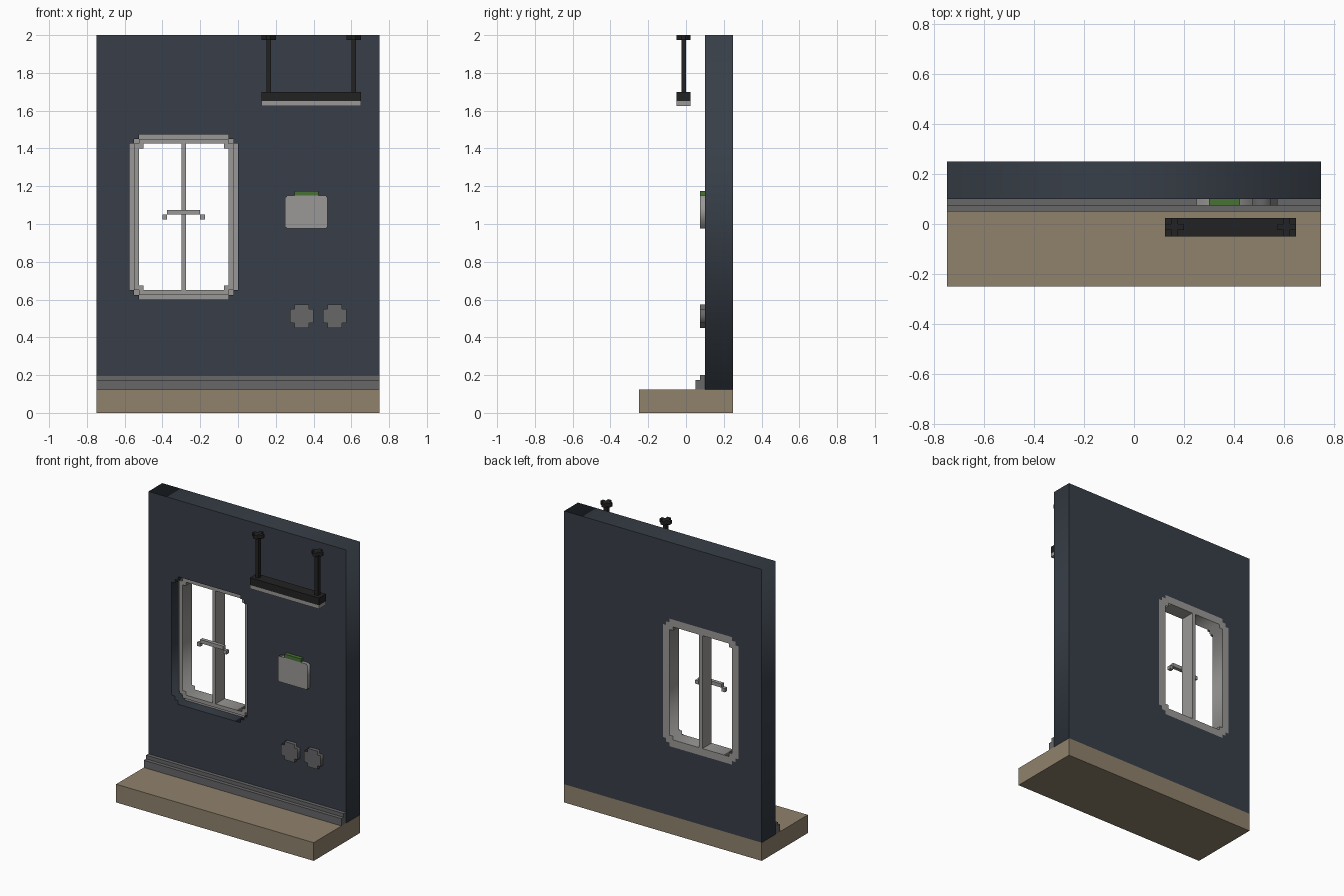
import bpy, math

if "Cube" in bpy.data.objects:
    bpy.data.objects.remove(bpy.data.objects["Cube"])

V = 0.025  # block unit


def material(name, rgb):
    lin = [((c / 255 + 0.055) / 1.055) ** 2.4 if c > 10 else c / 255 / 12.92 for c in rgb]
    m = bpy.data.materials.new(name)
    m.diffuse_color = (*lin, 1)
    m.use_nodes = True
    m.node_tree.nodes["Principled BSDF"].inputs["Base Color"].default_value = m.diffuse_color
    return m


SLATE = material("slate_blue", (56, 63, 72))
TAN = material("tan_floor", (144, 130, 108))
MID = material("mid_grey", (103, 103, 105))
LIGHT = material("light_grey", (154, 153, 150))
BLACK = material("black", (34, 34, 35))
GREEN = material("green", (72, 114, 52))


def add(name, mesh, mat):
    ob = bpy.data.objects.new(name, mesh)
    mesh.materials.clear()
    mesh.materials.append(mat)
    bpy.context.collection.objects.link(ob)
    return ob


def box(name, x0, x1, y0, y1, z0, z1, mat):
    bpy.ops.mesh.primitive_cube_add(size=1)
    ob = bpy.context.object
    ob.name = ob.data.name = name
    for v in ob.data.vertices:
        v.co = [lo + (c + 0.5) * (hi - lo)
                for c, lo, hi in zip(v.co, (x0, y0, z0), (x1, y1, z1))]
    ob.data.materials.append(mat)
    return ob


def notched(x0, x1, z0, z1, n=1, s=V):
    """Rectangle outline whose corners are cut back in n square steps."""
    corner = []
    for i in range(n):
        corner += [(i * s, (n - i) * s), ((i + 1) * s, (n - i) * s)]
    corner.append((n * s, 0))
    back = corner[::-1]
    return ([(x0 + a, z1 - b) for a, b in corner] + [(x1 - a, z1 - b) for a, b in back]
            + [(x1 - a, z0 + b) for a, b in corner] + [(x0 + a, z0 + b) for a, b in back])


def prism(name, loops, lo, hi, mat, vertical=False):
    """Filled outline (inner loops are holes), extruded along y, or along z if vertical."""
    cu = bpy.data.curves.new(name, 'CURVE')
    cu.dimensions = '2D'
    cu.fill_mode = 'BOTH'
    cu.extrude = (hi - lo) / 2
    for pts in loops:
        sp = cu.splines.new('POLY')
        sp.points.add(len(pts) - 1)
        for p, (a, b) in zip(sp.points, pts):
            p.co = (a, b, 0, 1)
        sp.use_cyclic_u = True
    tmp = bpy.data.objects.new(name + "_outline", cu)
    bpy.context.collection.objects.link(tmp)
    bpy.context.view_layer.update()
    dg = bpy.context.evaluated_depsgraph_get()
    mesh = bpy.data.meshes.new_from_object(tmp.evaluated_get(dg))
    bpy.data.objects.remove(tmp)
    mid = (lo + hi) / 2
    for v in mesh.vertices:
        x, a, b = v.co
        v.co = (x, a, b + mid) if vertical else (x, mid - b, a)
    mesh.name = name
    return add(name, mesh, mat)


# Floor slab, wall with window hole, stepped skirting
box("floor", -0.75, 0.75, -0.25, 0.25, 0, 0.125, TAN)
hole = notched(-0.575, 0, 0.6, 1.475, 2)
wall = [(-0.75, 0.125), (0.75, 0.125), (0.75, 2), (-0.75, 2)]
prism("wall", [wall, hole], 0.1, 0.25, SLATE)
skirt = [(0.05, 0.125, 0.175), (0.075, 0.175, 0.2)]
for i, (y, z0, z1) in enumerate(skirt):
    box(f"skirting_{i + 1}", -0.75, 0.75, y, 0.1, z0, z1, MID)

# Window frame: recessed outer ring with a raised inner lip, and a mullion
opening = notched(-0.525, -0.05, 0.65, 1.425)
prism("window_frame", [hole, opening], 0.175, 0.25, LIGHT)
prism("window_lip", [notched(-0.55, -0.025, 0.625, 1.45), opening], 0.15, 0.175, LIGHT)
box("window_mullion", -0.3, -0.275, 0.15, 0.25, 0.65, 1.425, LIGHT)

# Window handle
box("handle_bar", -0.375, -0.2, 0.125, 0.15, 1.05, 1.075, LIGHT)
for side, x in (("left", -0.4), ("right", -0.2)):
    box(f"handle_tip_{side}", x, x + V, 0.125, 0.15, 1.025, 1.05, LIGHT)

# Wall panel with green tab on top
prism("wall_panel", [notched(0.25, 0.475, 0.975, 1.15, 1, 0.006)], 0.075, 0.1, LIGHT)
box("panel_tab", 0.3, 0.425, 0.075, 0.1, 1.15, 1.175, GREEN)

# Two round sockets
for side, x in (("left", 0.275), ("right", 0.45)):
    prism(f"socket_{side}", [notched(x, x + 0.125, 0.45, 0.575)], 0.075, 0.1, MID)

# Hanging lamp: housing, light strip, rods and ceiling mounts
box("lamp_housing", 0.125, 0.65, -0.05, 0.025, 1.65, 1.7, BLACK)
box("lamp_strip", 0.125, 0.65, -0.05, 0.025, 1.625, 1.65, LIGHT)
for side, x in (("left", 0.125), ("right", 0.575)):
    box(f"lamp_rod_{side}", x + V, x + 2 * V, -0.025, 0, 1.7, 1.975, BLACK)
    prism(f"lamp_mount_{side}", [notched(x, x + 3 * V, -0.05, 0.025)],
          1.975, 2.0, BLACK, vertical=True)
